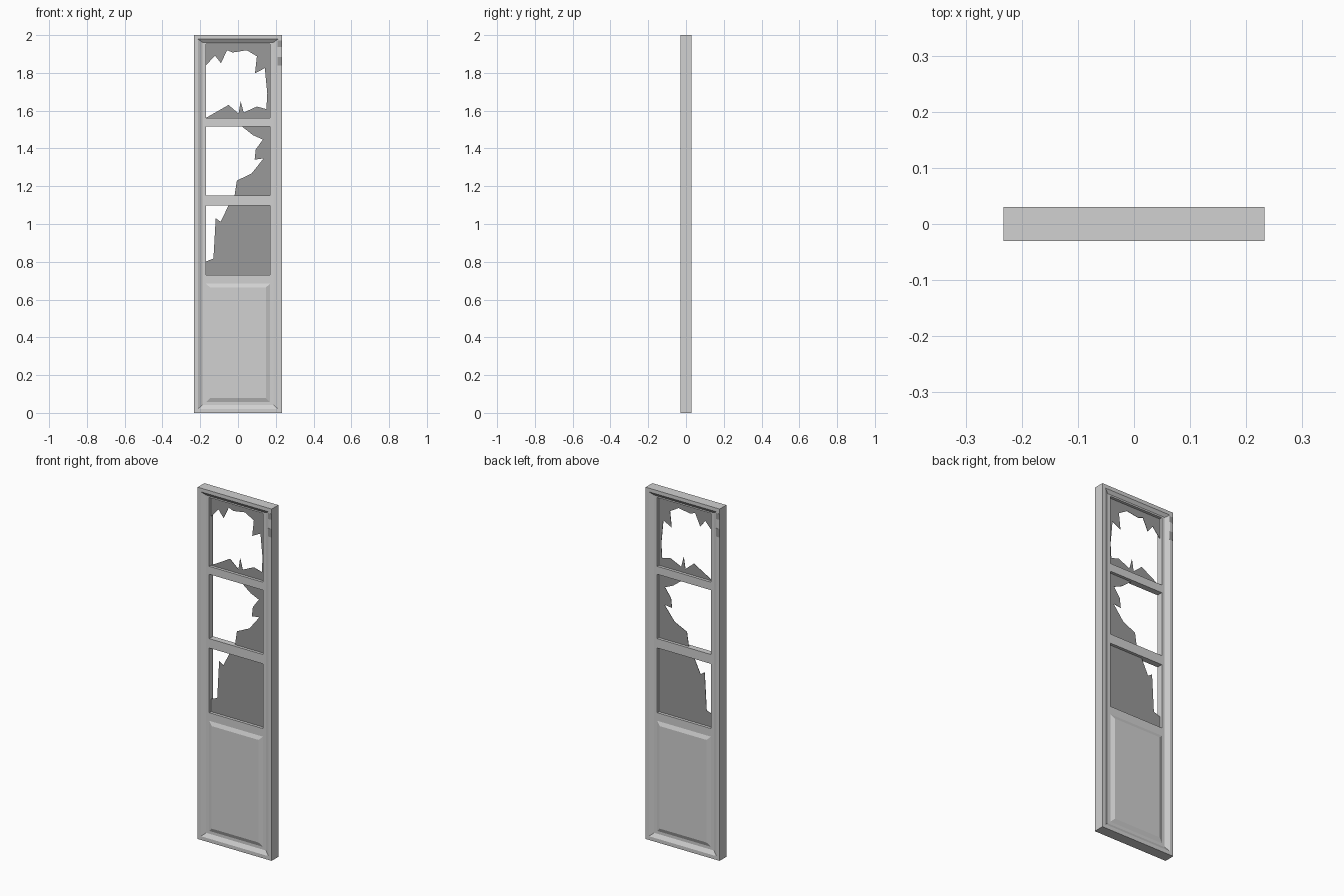
import bpy, bmesh

if "Cube" in bpy.data.objects:
    bpy.data.objects.remove(bpy.data.objects["Cube"])

def material(name, v):
    m = bpy.data.materials.new(name)
    m.diffuse_color = (v, v, v, 1)
    m.use_nodes = True
    m.node_tree.nodes["Principled BSDF"].inputs["Base Color"].default_value = m.diffuse_color
    return m

PAINT = material("pale grey paint", 0.64)
GLASS = material("dark grey glass", 0.32)

HALF_W, OPEN, RAIL_Y = 0.233, 0.169, 0.017

def finish(name, bm, mat):
    bmesh.ops.recalc_face_normals(bm, faces=bm.faces)
    me = bpy.data.meshes.new(name)
    bm.to_mesh(me)
    bm.free()
    me.materials.append(mat)
    ob = bpy.data.objects.new(name, me)
    bpy.context.collection.objects.link(ob)
    return ob

def ring(bm, x, z0, z1, y):
    return [bm.verts.new(p) for p in ((-x, y, z0), (x, y, z0), (x, y, z1), (-x, y, z1))]

def bridge(bm, a, b):
    for i in range(4):
        j = (i + 1) % 4
        bm.faces.new((a[i], a[j], b[j], b[i]))

def box(name, x0, x1, y0, y1, z0, z1, mat):
    bm = bmesh.new()
    bmesh.ops.create_cube(bm, size=1)
    for v in bm.verts:
        v.co = (x1 if v.co.x > 0 else x0, y1 if v.co.y > 0 else y0, z1 if v.co.z > 0 else z0)
    return finish(name, bm, mat)

# Outer frame: stepped profile (x inset, bottom inset, top inset, y) run around the rectangle
half = [(0, 0, 0, -0.03), (0.021, 0.021, 0.021, -0.03),
        (0.045, 0.042, 0.038, -RAIL_Y), (0.064, 0.058, 0.047, -RAIL_Y)]
profile = half + [(a, b, t, -y) for a, b, t, y in reversed(half)]
bm = bmesh.new()
rings = [ring(bm, HALF_W - a, b, 2 - t, y) for a, b, t, y in profile]
for i, r in enumerate(rings):
    bridge(bm, r, rings[(i + 1) % len(rings)])
finish("outer_frame", bm, PAINT)

# Cross rails between the openings
for i, (z0, z1) in enumerate(((0.684, 0.73), (1.098, 1.151), (1.517, 1.562))):
    box(f"cross_rail_{i + 1}", -OPEN, OPEN, -RAIL_Y, RAIL_Y, z0, z1, PAINT)

# Lower panel: field raised on both sides with sloping edges
bm = bmesh.new()
rings = [ring(bm, x, z0, z1, y) for x, z0, z1, y in (
    (0.147, 0.08, 0.663, -0.026), (OPEN, 0.058, 0.684, -RAIL_Y),
    (OPEN, 0.058, 0.684, RAIL_Y), (0.147, 0.08, 0.663, 0.026))]
for a, b in zip(rings, rings[1:]):
    bridge(bm, a, b)
bm.faces.new(rings[0])
bm.faces.new(rings[-1])
finish("raised_panel", bm, PAINT)

# Broken glass: jagged outlines (x, z) as thin sheets
shards = {
    "top_broken_glass": [(-.169, 1.953), (.169, 1.953), (.169, 1.562), (-.169, 1.562),
        (-.05, 1.63), (.003, 1.585), (.014, 1.65), (.03, 1.59), (.1, 1.622), (.15, 1.608),
        (.155, 1.69), (.142, 1.825), (.09, 1.798), (.1, 1.888), (.046, 1.92), (-.028, 1.908),
        (-.058, 1.92), (-.09, 1.851), (-.122, 1.892), (-.169, 1.84)],
    "middle_broken_glass": [(.02, 1.517), (.169, 1.517), (.169, 1.151), (-.018, 1.151),
        (-.006, 1.23), (.072, 1.267), (.135, 1.347), (.088, 1.341), (.094, 1.395),
        (.132, 1.447), (.08, 1.47)],
    "lower_broken_glass": [(-.05, 1.098), (.169, 1.098), (.169, .73), (-.169, .73),
        (-.169, .802), (-.13, .817), (-.118, 1.03), (-.092, 1.012)],
}
for name, pts in shards.items():
    bm = bmesh.new()
    f = bm.faces.new([bm.verts.new((x, -0.001, z)) for x, z in pts])
    ext = bmesh.ops.extrude_face_region(bm, geom=[f], use_keep_orig=True)
    for v in ext["geom"]:
        if isinstance(v, bmesh.types.BMVert):
            v.co.y = 0.001
    bmesh.ops.triangulate(bm, faces=[f for f in bm.faces if len(f.verts) > 4])
    finish(name, bm, GLASS)

# Small dark plates near the top corner, front right and back left
for s, side in ((1, "front"), (-1, "back")):
    for i, (z0, z1) in enumerate(((1.838, 1.885), (1.938, 1.972))):
        xs, ys = sorted((s * 0.209, s * 0.232)), sorted((-s * 0.0295, -s * 0.0304))
        box(f"{side}_corner_plate_{i + 1}", *xs, *ys, z0, z1, GLASS)
